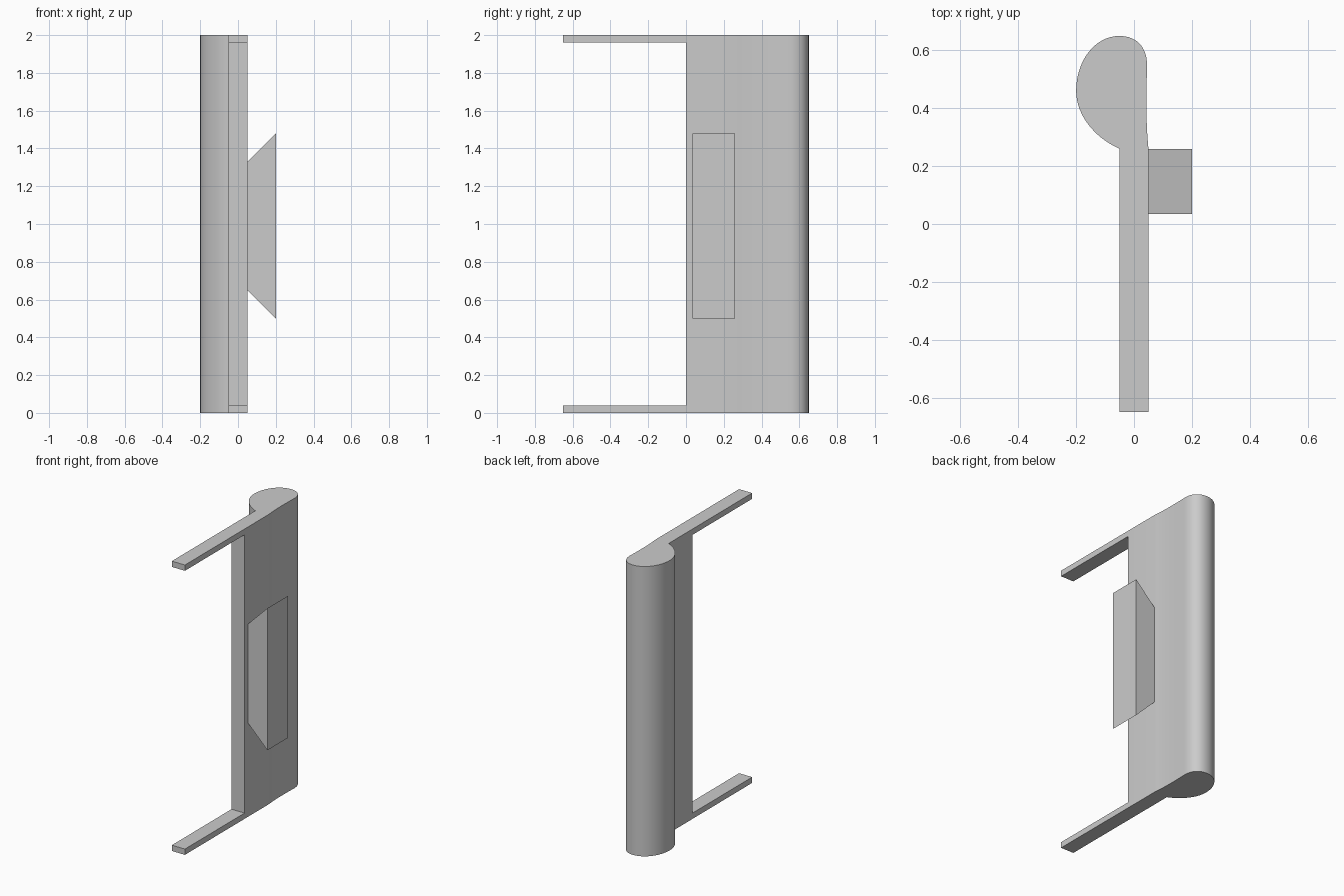
import bpy, bmesh, math
from mathutils import Vector
from mathutils.geometry import interpolate_bezier

if "Cube" in bpy.data.objects:
    bpy.data.objects.remove(bpy.data.objects["Cube"])

grey = bpy.data.materials.new("light_grey")
grey.diffuse_color = (0.6, 0.6, 0.6, 1)
grey.use_nodes = True
grey.node_tree.nodes["Principled BSDF"].inputs["Base Color"].default_value = grey.diffuse_color


def prism(name, outline, offset):
    """Extrude a closed 3D outline along offset into a solid."""
    bm = bmesh.new()
    face = bm.faces.new([bm.verts.new(p) for p in outline])
    ext = bmesh.ops.extrude_face_region(bm, geom=[face], use_keep_orig=True)
    verts = [g for g in ext["geom"] if isinstance(g, bmesh.types.BMVert)]
    bmesh.ops.translate(bm, verts=verts, vec=offset)
    bmesh.ops.recalc_face_normals(bm, faces=bm.faces)
    mesh = bpy.data.meshes.new(name)
    bm.to_mesh(mesh)
    bm.free()
    mesh.materials.append(grey)
    obj = bpy.data.objects.new(name, mesh)
    bpy.context.collection.objects.link(obj)
    return obj


# Upright panel with a rounded bulb along its back edge
curves = [
    ((-0.05, 0.26), (-0.14, 0.30), (-0.20, 0.38), (-0.20, 0.46)),
    ((-0.20, 0.46), (-0.20, 0.565), (-0.135, 0.65), (-0.05, 0.65)),
    ((-0.05, 0.65), (0.01, 0.65), (0.045, 0.61), (0.045, 0.55)),
    ((0.045, 0.55), (0.043, 0.45), (0.04, 0.36), (0.05, 0.26)),
]
profile = [Vector((0.05, 0, 0)), Vector((-0.05, 0, 0))]
for c in curves:
    pts = interpolate_bezier(*[Vector((x, y, 0)) for x, y in c], 17)
    profile += pts[:-1]
profile.append(Vector((0.05, 0.26, 0)))
panel = prism("panel_with_bulb", profile, (0, 0, 2))
bpy.context.view_layer.objects.active = panel
panel.select_set(True)
bpy.ops.object.shade_smooth_by_angle(angle=math.radians(20))

# Thin arms reaching forward at the bottom and top
for name, z in (("bottom_arm", 0), ("top_arm", 1.96)):
    prism(name, [(-0.05, -0.65, z), (0.05, -0.65, z), (0.05, 0, z), (-0.05, 0, z)],
          (0, 0, 0.04))

# Flared side block
prism("side_block", [(0.05, 0.035, 0.65), (0.20, 0.035, 0.50),
                     (0.20, 0.035, 1.48), (0.05, 0.035, 1.33)], (0, 0.225, 0))
